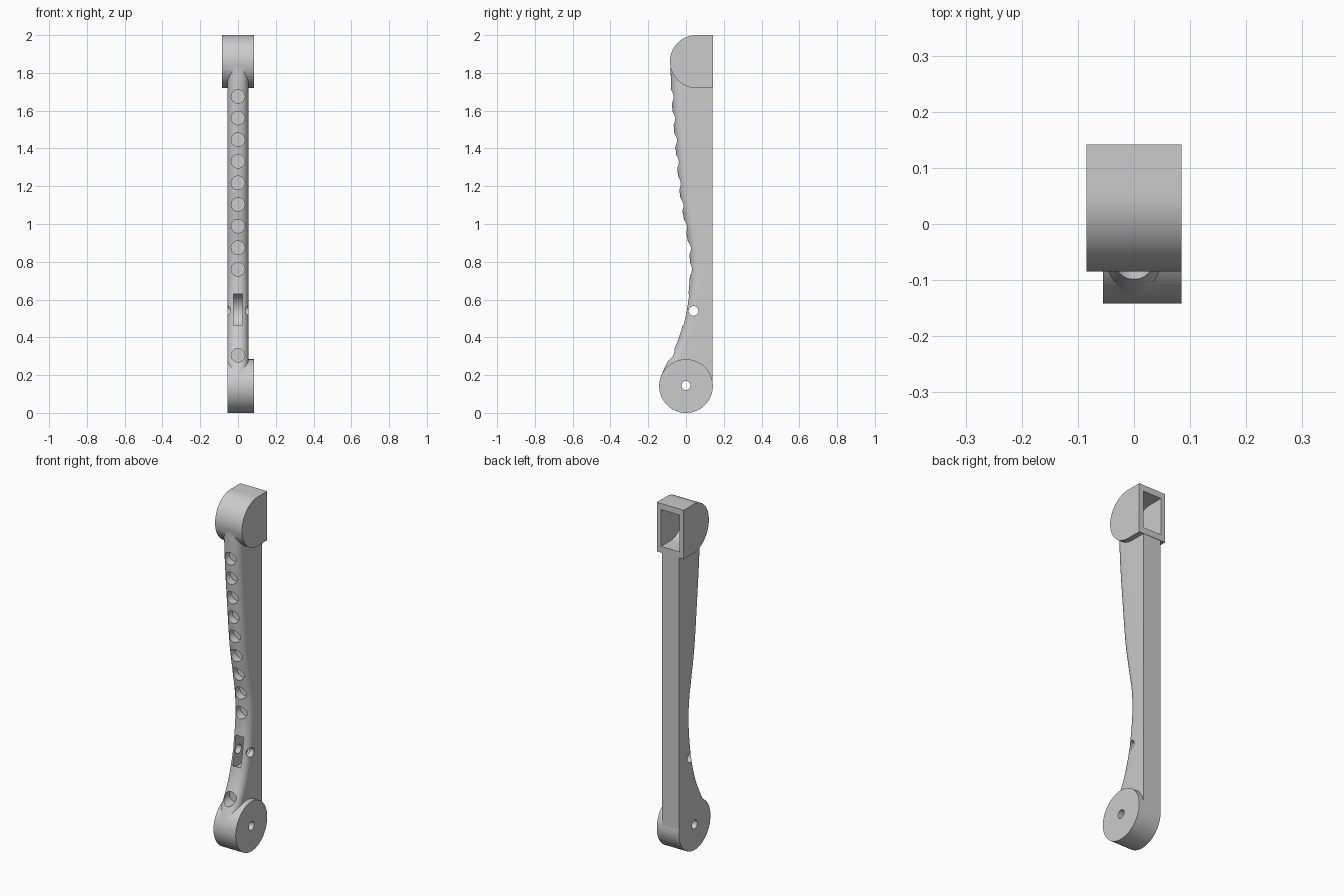
import bpy, bmesh, math
from mathutils import Vector

cube = bpy.data.objects.get("Cube")
if cube:
    bpy.data.objects.remove(cube, do_unlink=True)

grey = bpy.data.materials.new("plain_grey")
grey.use_nodes = True
colour = (0.6, 0.6, 0.6, 1)
grey.diffuse_color = colour
grey.node_tree.nodes["Principled BSDF"].inputs["Base Color"].default_value = colour


def loft(name, rings):
    """Skin a stack of equal-sized rings and cap both ends."""
    bm = bmesh.new()
    rows = [[bm.verts.new(p) for p in ring] for ring in rings]
    n = len(rows[0])
    for a, b in zip(rows, rows[1:]):
        for i in range(n):
            j = (i + 1) % n
            bm.faces.new((a[i], a[j], b[j], b[i]))
    bm.faces.new(rows[0])
    bm.faces.new(rows[-1])
    bmesh.ops.recalc_face_normals(bm, faces=bm.faces)
    mesh = bpy.data.meshes.new(name)
    bm.to_mesh(mesh)
    bm.free()
    mesh.materials.append(grey)
    ob = bpy.data.objects.new(name, mesh)
    bpy.context.collection.objects.link(ob)
    return ob


def arc(cy, cz, r, start, end, n):
    step = (end - start) / n
    return [(cy + r * math.cos(math.radians(start + step * i)),
             cz + r * math.sin(math.radians(start + step * i))) for i in range(n + 1)]


def slab(name, outline, x0, x1):
    """Extrude a (y, z) outline across x."""
    return loft(name, [[(x, y, z) for y, z in outline] for x in (x0, x1)])


def disc(name, y, z, r, x0, x1, n=64):
    return slab(name, arc(y, z, r, 0, 360, n)[:-1], x0, x1)


def d_shape(r, back):
    """Half-round outline with a square back."""
    return arc(0.055, 1.86, r, 90, 270, 40) + [(back, 1.86 - r), (back, 1.86 + r)]


def combine(target, tool, operation):
    mod = target.modifiers.new(operation, "BOOLEAN")
    mod.operation = operation
    mod.solver = "EXACT"
    mod.object = tool
    bpy.context.view_layer.objects.active = target
    bpy.ops.object.modifier_apply(modifier=mod.name)
    bpy.data.objects.remove(tool, do_unlink=True)


# Front edge of the arm as (y, z), from the pivot to the head
front = [Vector(p) for p in (
    (-.134, .145), (-.136, .18), (-.108, .25), (-.071, .32), (-.037, .4), (-.005, .515),
    (.015, .65), (.021, .76), (.016, .865), (-.005, .99), (-.032, .155 + 1),
    (-.054, 1.39), (-.075, 1.65), (-.083, 1.86))]


def smooth_path(pts, steps=6):
    out = []
    for i in range(len(pts) - 1):
        a, b = pts[i], pts[i + 1]
        p, q = pts[max(i - 1, 0)], pts[min(i + 2, len(pts) - 1)]
        for k in range(steps):
            t = k / steps
            out.append(0.5 * (2 * a + (b - p) * t + (2 * p - 5 * a + 4 * b - q) * t ** 2
                              + (3 * a - p - 3 * b + q) * t ** 3))
    return out + [pts[-1]]


# Arm: flat back, rounded front corners
HALF, ROUND, BACK = 0.055, 0.05, 0.14


def section(y, z):
    ring = [(HALF, BACK, z), (-HALF, BACK, z)]
    for side, angles in ((-1, (180, 270)), (1, (270, 360))):
        ring += [(px, py, z) for px, py in
                 arc(side * (HALF - ROUND), y + ROUND, ROUND, *angles, 10)]
    return ring


body = loft("strut_body", [section(*p) for p in smooth_path(front)])

# Pivot boss and head block
combine(body, disc("pivot_boss", 0, 0.142, 0.142, -HALF, 0.085, 96), "UNION")
combine(body, slab("head_block", d_shape(0.14, 0.142), -0.085, 0.085), "UNION")

# Socket in the back of the head, roller slot, pin hole and axle hole
combine(body, slab("socket", d_shape(0.105, 0.3), -0.058, 0.058), "DIFFERENCE")
combine(body, disc("roller_slot", 0.04, 0.54, 0.093, -0.025, 0.025), "DIFFERENCE")
combine(body, disc("pin_hole", 0.04, 0.54, 0.026, -0.2, 0.2, 32), "DIFFERENCE")
combine(body, disc("axle_hole", 0, 0.145, 0.024, -0.2, 0.2, 32), "DIFFERENCE")

# Row of round blind holes down the front
path = smooth_path(front)
for z in [0.305] + [0.76 + 0.1144 * i for i in range(9)]:
    y = min(path, key=lambda p: abs(p.y - z)).x
    circle = arc(0, z, 0.036, 0, 360, 32)[:-1]
    hole = loft("front_hole", [[(px, d, pz) for px, pz in circle] for d in (y - 0.1, y + 0.05)])
    combine(body, hole, "DIFFERENCE")

bpy.ops.object.select_all(action="DESELECT")
body.select_set(True)
bpy.context.view_layer.objects.active = body
bpy.ops.object.shade_smooth_by_angle(angle=math.radians(30))
